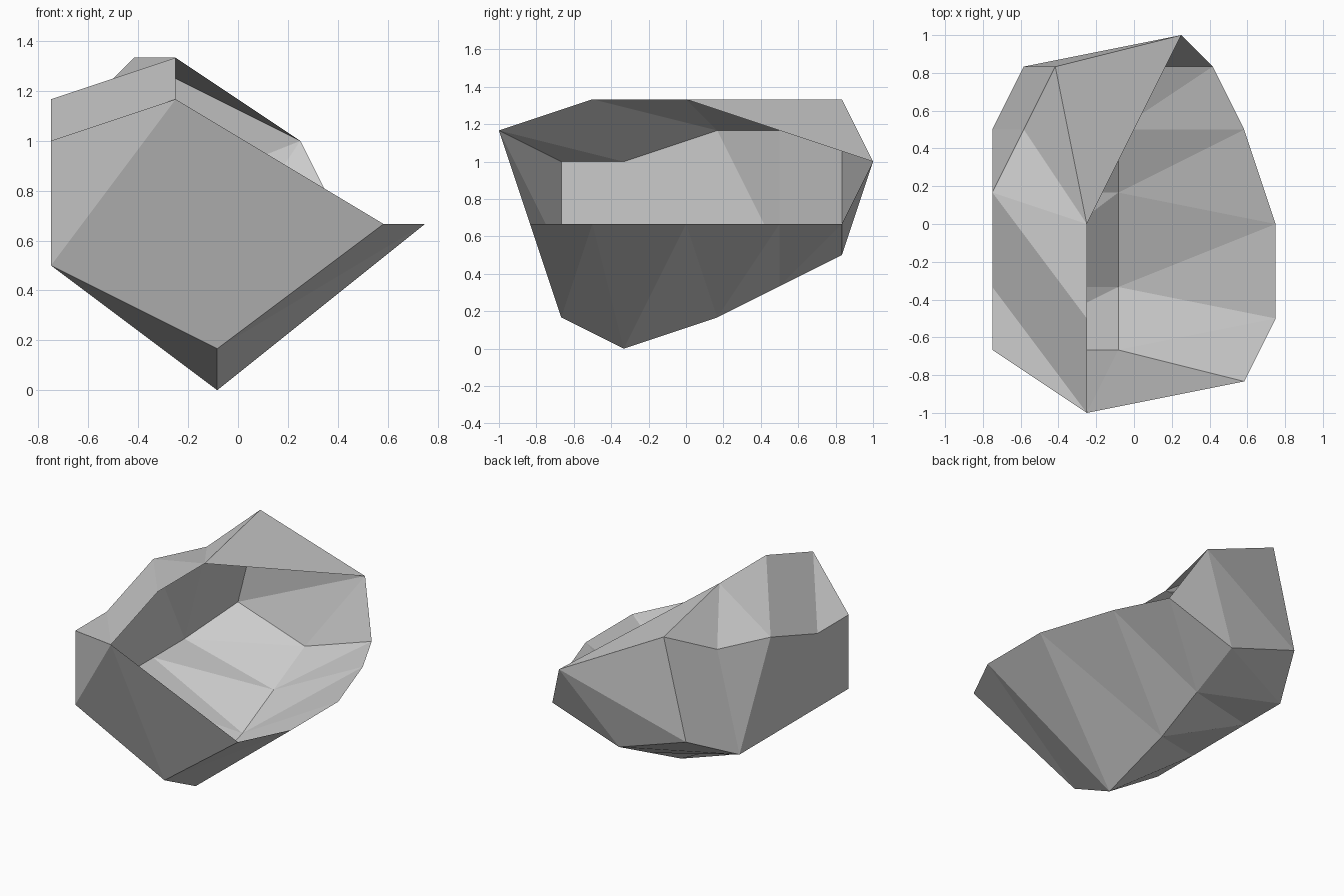
import bpy
import bmesh

cube = bpy.data.objects.get("Cube")
if cube:
    bpy.data.objects.remove(cube, do_unlink=True)

UNIT = 1 / 6

# Five lengthwise lines of the rock shell, front to back, in grid units
crest = [(3, -6, 7), (3, -6, 7), (3, -3, 8), (3, 0, 8), (3, 0, 8)]
shoulder = [(0, -4, 6), (0, -2, 6), (0, 1, 7), (1, 3, 7), (2, 5, 8)]
flank = [(0, -4, 3), (0, -2, 3), (0, 1, 3), (0, 3, 3), (1, 5, 4)]
keel = [(4, -4, 1), (4, -2, 0), (4, 1, 1), (4, 3, 2), (4, 5, 3)]
rim = [(8, -5, 4), (9, -3, 4), (9, 0, 4), (8, 3, 4), (7, 5, 4)]
front_tip = crest[0]
back_tip = (6, 6, 6)

bm = bmesh.new()
verts = {}


def vert(p):
    if p not in verts:
        x, y, z = p
        verts[p] = bm.verts.new(((x - 4.5) * UNIT, y * UNIT, z * UNIT))
    return verts[p]


def facet(points, flip=False):
    if len(set(points)) < len(points):
        return
    if flip:
        points = points[::-1]
    bm.faces.new([vert(p) for p in points])


def strip(a, b, flip=False):
    """Triangulated band between two lengthwise lines."""
    for i in range(len(a) - 1):
        facet([a[i], a[i + 1], b[i + 1]], flip)
        facet([a[i], b[i + 1], b[i]], flip)


def cap(ring, tip, flip=False):
    """Fan closing one end of the shell towards a tip."""
    for p, q in zip(ring, ring[1:]):
        facet([p, q, tip], flip)


# Side bands: top, left wall, left underside, right underside
strip(shoulder, crest, flip=True)
strip(shoulder, flank)
strip(flank, keel)
strip(keel, rim)

# Pointed ends; the side between crest and rim stays open
cap([line[0] for line in (shoulder, flank, keel, rim)], front_tip)
cap([line[-1] for line in (crest, shoulder, flank, keel, rim)], back_tip, flip=True)

mesh = bpy.data.meshes.new("rock_shell")
bm.to_mesh(mesh)
bm.free()

# Plain grey stone
stone = bpy.data.materials.new("stone_grey")
stone.use_nodes = True
colour = (0.6, 0.6, 0.6, 1)
stone.diffuse_color = colour
stone.node_tree.nodes["Principled BSDF"].inputs["Base Color"].default_value = colour
mesh.materials.append(stone)

rock = bpy.data.objects.new("rock_shell", mesh)
bpy.context.collection.objects.link(rock)
